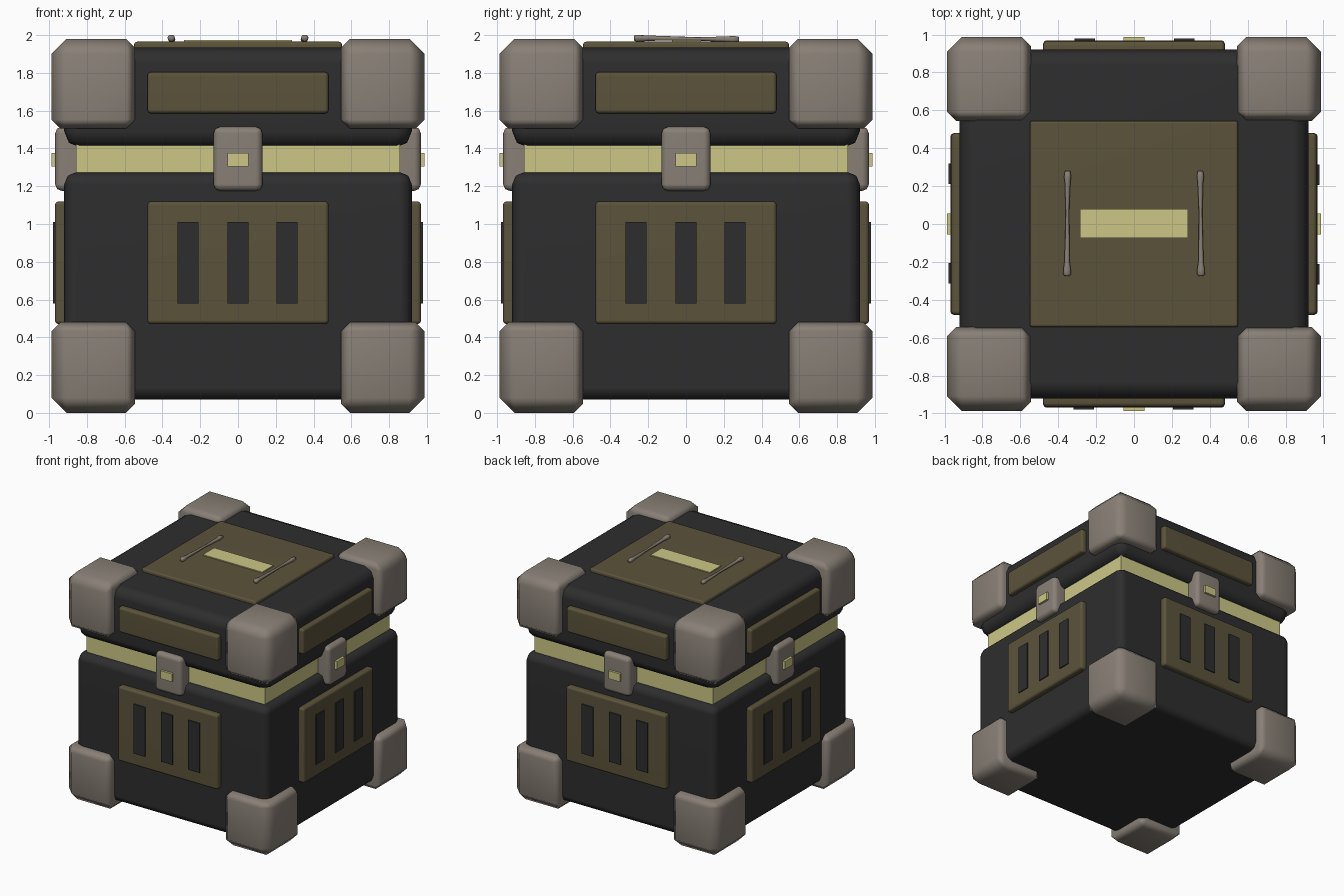
import bpy, bmesh, math
from mathutils import Matrix, Vector

cube = bpy.data.objects.get("Cube")
if cube:
    bpy.data.objects.remove(cube)


def material(name, rgb):
    m = bpy.data.materials.new(name)
    m.use_nodes = True
    m.diffuse_color = (*rgb, 1)
    m.node_tree.nodes["Principled BSDF"].inputs["Base Color"].default_value = (*rgb, 1)
    return m


dark = material("charcoal", (0.027, 0.027, 0.027))
olive = material("olive brown", (0.105, 0.086, 0.043))
taupe = material("warm grey", (0.25, 0.215, 0.182))
yellow = material("pale yellow", (0.61, 0.575, 0.24))


def finish(bm, name, mat, smooth=False):
    bmesh.ops.recalc_face_normals(bm, faces=bm.faces)
    for f in bm.faces:
        f.smooth = smooth
    mesh = bpy.data.meshes.new(name)
    bm.to_mesh(mesh)
    bm.free()
    mesh.materials.append(mat)
    ob = bpy.data.objects.new(name, mesh)
    bpy.context.collection.objects.link(ob)
    return ob


def box_mesh(low, high):
    bm = bmesh.new()
    bmesh.ops.create_cube(bm, size=1)
    low, high = Vector(low), Vector(high)
    for v in bm.verts:
        v.co = (low + high) / 2 + v.co * (high - low)
    return bm


def box(name, mat, low, high, bevel=0, segments=1, turn=0):
    bm = box_mesh(low, high)
    if bevel:
        bmesh.ops.bevel(bm, geom=bm.edges[:], offset=bevel, offset_type='OFFSET',
                        segments=segments, profile=0.5, affect='EDGES')
    bm.transform(Matrix.Rotation(turn, 4, 'Z'))
    ob = finish(bm, name, mat, bevel > 0)
    if bevel:
        ob.modifiers.new("soft_edges", 'WEIGHTED_NORMAL')
    return ob


def corner(name, sx, sy, low, high, upper):
    """Corner guard with wider chamfers on its exposed edges."""
    bm = box_mesh((0.545, 0.545, low), (0.988, 0.988, high))
    weight = bm.edges.layers.float.new("bevel_weight_edge")
    mid = (low + high) / 2
    for e in bm.edges:
        c = (e.verts[0].co + e.verts[1].co) / 2
        exposed = (c.x > 0.7) + (c.y > 0.7) + ((c.z >= mid - 0.01) if upper else (c.z <= mid + 0.01))
        e[weight] = 1 if exposed == 3 else 0.6
    bm.transform(Matrix.Diagonal((sx, sy, 1, 1)))
    ob = finish(bm, name, taupe, True)
    mod = ob.modifiers.new("chamfer", 'BEVEL')
    mod.limit_method = 'WEIGHT'
    mod.width = 0.08
    mod.segments = 1
    ob.modifiers.new("soft_edges", 'WEIGHTED_NORMAL')


# Main shells and the glowing seam between them
box("lower_body", dark, (-0.92, -0.92, 0.07), (0.92, 0.92, 1.275), 0.065, 2)
box("lid", dark, (-0.92, -0.92, 1.405), (0.92, 0.92, 1.935), 0.085, 2)
box("seam_band", yellow, (-0.858, -0.858, 1.25), (0.858, 0.858, 1.43))

# Corner guards
for sx in (-1, 1):
    for sy in (-1, 1):
        corner("lower_corner_guard", sx, sy, 0, 0.48, False)
        corner("upper_corner_guard", sx, sy, 1.505, 1.98, True)

# Panels, vents and latch on every side
for i in range(4):
    turn = i * math.pi / 2
    box("side_panel", olive, (-0.48, -0.97, 0.47), (0.48, -0.88, 1.12), 0.02, 2, turn)
    box("lid_panel", olive, (-0.48, -0.965, 1.585), (0.48, -0.88, 1.805), 0.02, 2, turn)
    for x in (-0.265, 0, 0.26):
        box("vent_slot", dark, (x - 0.055, -0.979, 0.58), (x + 0.055, -0.96, 1.01), turn=turn)
    box("latch", taupe, (-0.13, -0.968, 1.175), (0.13, -0.8, 1.515), 0.035, 2, turn)
    box("latch_button", yellow, (-0.055, -0.988, 1.305), (0.055, -0.94, 1.375), turn=turn)

# Top plate with label strip
box("top_panel", olive, (-0.55, -0.545, 1.9), (0.55, 0.545, 1.965), 0.015, 2)
box("top_strip", yellow, (-0.285, -0.075, 1.96), (0.285, 0.08, 1.973))

# Slim tapered handles lying on the top plate
profile = [(-0.275, 0.012), (-0.265, 0.02), (-0.24, 0.02), (-0.2, 0.014),
           (0.06, 0.009), (0.22, 0.015), (0.25, 0.019), (0.28, 0.014)]
for x in (-0.352, 0.352):
    bm = bmesh.new()
    rings = []
    for y, r in profile:
        z = 1.981 - 0.015 * y
        rings.append([bm.verts.new((x + math.copysign(0.006, x) * -y + r * math.cos(a * math.tau / 8),
                                    y, min(2.0, z + r * math.sin(a * math.tau / 8))))
                      for a in range(8)])
    for a, b in zip(rings, rings[1:]):
        for k in range(8):
            bm.faces.new((a[k], a[(k + 1) % 8], b[(k + 1) % 8], b[k]))
    bm.faces.new(rings[0])
    bm.faces.new(rings[-1])
    finish(bm, "top_handle", taupe, True)
